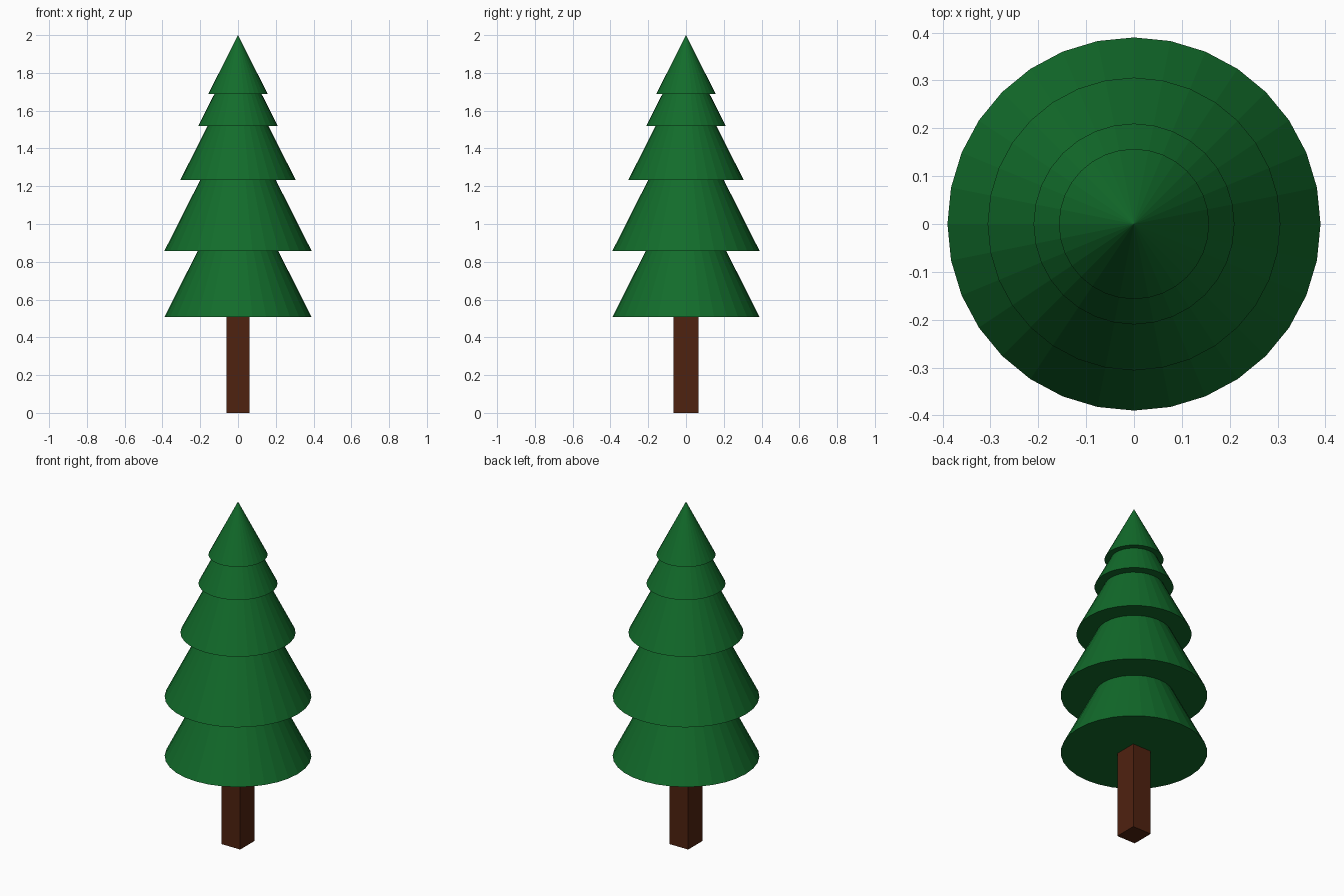
import bpy

if "Cube" in bpy.data.objects:
    bpy.data.objects.remove(bpy.data.objects["Cube"])


def material(name, color):
    m = bpy.data.materials.new(name)
    m.diffuse_color = color
    m.use_nodes = True
    m.node_tree.nodes["Principled BSDF"].inputs["Base Color"].default_value = m.diffuse_color
    return m


green = material("needles", (0.006, 0.15, 0.024, 1))
brown = material("bark", (0.078, 0.016, 0.005, 1))

# Trunk: square post reaching just into the lowest tier
TRUNK_TOP = 0.52
bpy.ops.mesh.primitive_cube_add(size=1, location=(0, 0, TRUNK_TOP / 2))
trunk = bpy.context.object
trunk.name = "trunk"
trunk.scale = (0.121, 0.132, TRUNK_TOP)
bpy.ops.object.transform_apply(location=False, rotation=False, scale=True)
trunk.data.materials.append(brown)

# Foliage: overlapping flat-shaded cones sharing one slope (base height, radius)
tiers = [(0.507, 0.39), (0.857, 0.39), (1.232, 0.306), (1.52, 0.21), (1.689, 0.157)]
SLOPE = 1.98
for i, (z, r) in enumerate(tiers, 1):
    h = r * SLOPE
    bpy.ops.mesh.primitive_cone_add(vertices=32, radius1=r, radius2=0, depth=h,
                                    location=(0, 0, z + h / 2))
    tier = bpy.context.object
    tier.name = f"foliage_tier_{i}"
    tier.data.materials.append(green)
